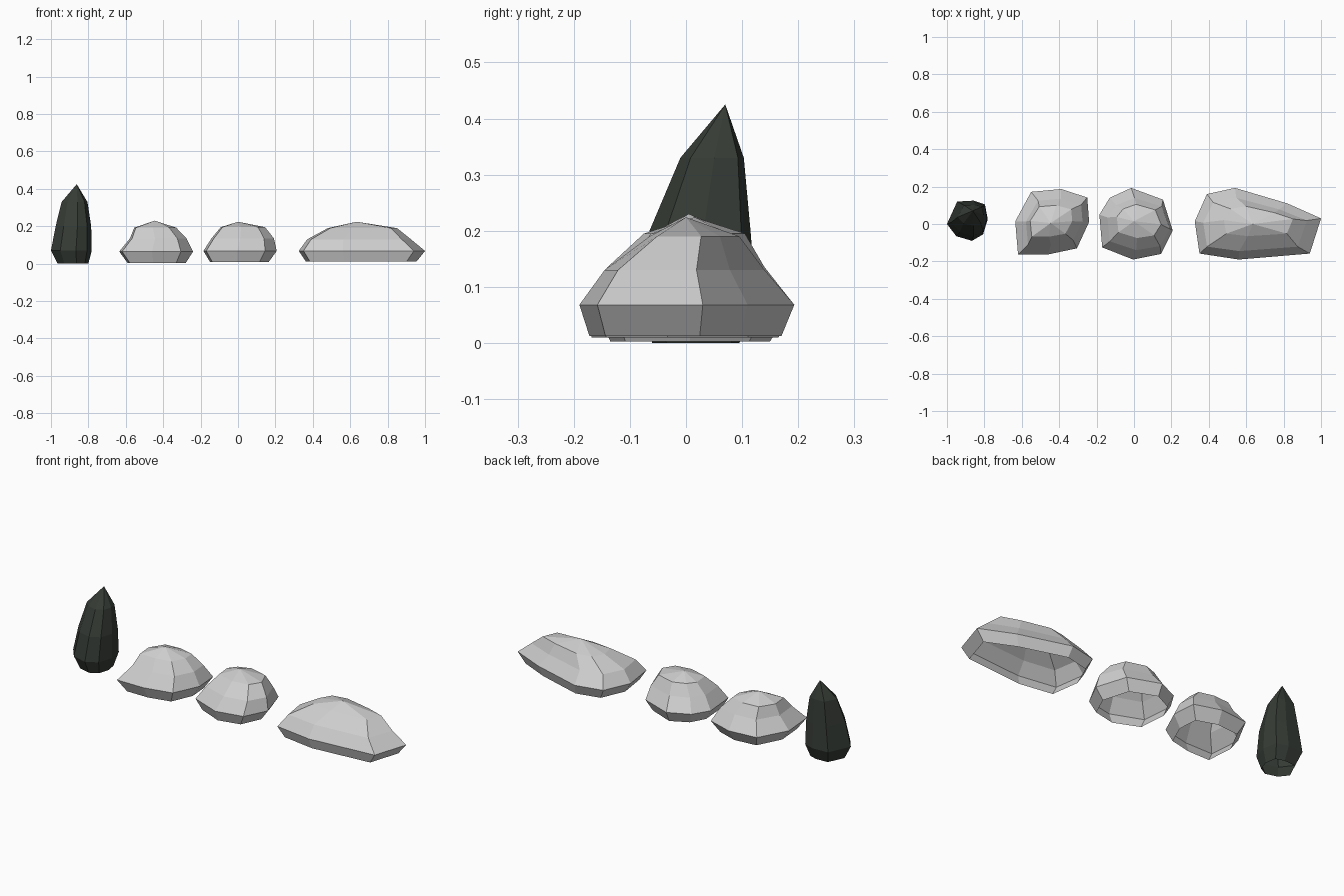
import bpy, bmesh


def material(name, rgb):
    m = bpy.data.materials.new(name)
    m.diffuse_color = (*rgb, 1)
    return m


light = material("light grey stone", (0.62, 0.62, 0.62))
dark = material("dark green stone", (0.036, 0.044, 0.036))


def rock(name, outline, levels, peak, mat):
    """Loft a plan outline through boxes (z, x0, x1, y0, y1) up to a peak; open underneath."""
    xs, ys = zip(*outline)
    ax, bx, ay, by = min(xs), max(xs), min(ys), max(ys)
    bm = bmesh.new()
    rings = []
    for z, x0, x1, y0, y1 in levels:
        rings.append([bm.verts.new((x0 + (x - ax) / (bx - ax) * (x1 - x0),
                                    y0 + (y - ay) / (by - ay) * (y1 - y0), z))
                      for x, y in outline])
    n = len(outline)
    for lo, hi in zip(rings, rings[1:]):
        for i in range(n):
            j = (i + 1) % n
            bm.faces.new((lo[j], lo[i], hi[i], hi[j]))
    top = bm.verts.new(peak)
    for i in range(n):
        bm.faces.new((rings[-1][(i + 1) % n], rings[-1][i], top))
    me = bpy.data.meshes.new(name)
    bm.to_mesh(me)
    bm.free()
    me.materials.append(mat)
    bpy.context.collection.objects.link(bpy.data.objects.new(name, me))


# Tall dark spire (outlines run clockwise from above)
rock("dark_spire",
     [(-1, 0), (-.945, .12), (-.855, .125), (-.795, .105),
      (-.78, .025), (-.805, -.055), (-.865, -.09), (-.95, -.065)],
     [(0, -.965, -.80, -.06, .095), (.07, -1, -.782, -.09, .125),
      (.2, -.975, -.785, -.065, .115), (.33, -.943, -.805, -.01, .103)],
     (-.862, .07, .425), dark)

# Peaked boulder
rock("peaked_boulder",
     [(-.62, -.163), (-.635, .013), (-.55, .17), (-.39, .185),
      (-.25, .14), (-.24, .01), (-.305, -.13), (-.46, -.163)],
     [(.003, -.59, -.28, -.135, .15), (.065, -.635, -.24, -.163, .187),
      (.135, -.578, -.275, -.11, .135), (.192, -.555, -.33, -.068, .10)],
     (-.445, .005, .23), light)

# Round boulder
rock("round_boulder",
     [(-.17, -.125), (-.185, .05), (-.13, .14), (-.015, .193),
      (.155, .13), (.207, -.035), (.145, -.16), (-.005, -.19)],
     [(.01, -.15, .165, -.168, .165), (.068, -.185, .207, -.19, .193),
      (.135, -.142, .192, -.14, .14), (.195, -.092, .145, -.075, .105)],
     (0, .015, .224), light)

# Long boulder
rock("long_boulder",
     [(.35, -.158), (.325, .015), (.39, .16), (.54, .193),
      (.82, .11), (1, .03), (.94, -.158), (.56, -.19)],
     [(.012, .362, .955, -.172, .17), (.068, .325, 1, -.19, .193),
      (.13, .37, .925, -.145, .14), (.19, .48, .85, -.065, .095)],
     (.635, .0, .224), light)
